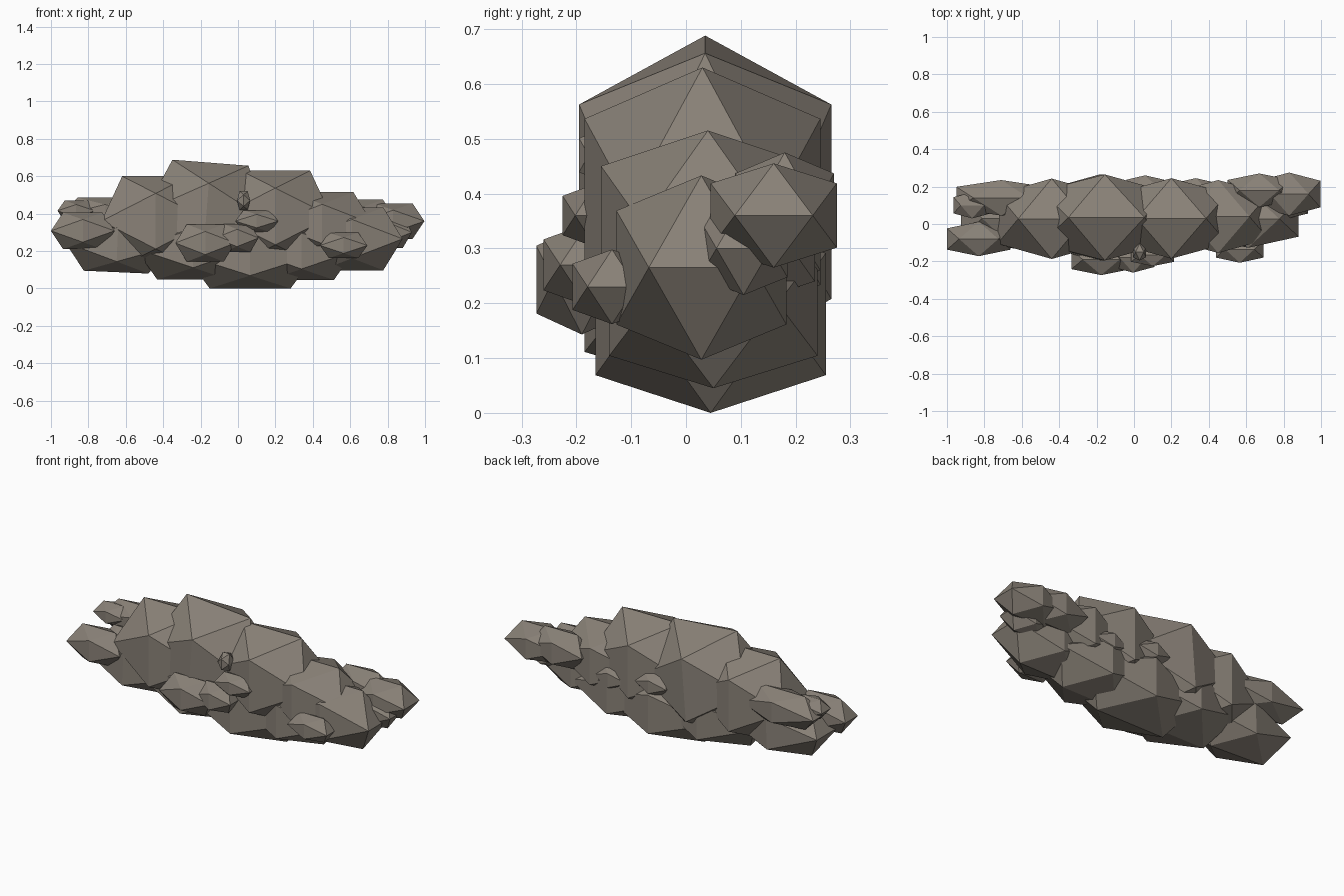
import bpy, bmesh
from math import radians
from mathutils import Matrix, Vector

if "Cube" in bpy.data.objects:
    bpy.data.objects.remove(bpy.data.objects["Cube"])

stone = bpy.data.materials.new("stone")
stone.diffuse_color = (0.25, 0.22, 0.185, 1)
stone.use_nodes = True
stone.node_tree.nodes["Principled BSDF"].inputs["Base Color"].default_value = stone.diffuse_color
K = 0.618


# Faceted boulder: icosahedron with a flat ridge along x, given centre and half extents
def boulder(name, centre, half, tilt=0):
    bm = bmesh.new()
    for a in (-1, 1):
        for b in (-1, 1):
            for p in ((a * K, 0, b), (0, a, b * K), (a, b * K, 0)):
                bm.verts.new(p)
    bmesh.ops.convex_hull(bm, input=bm.verts)
    bm.transform(Matrix.Translation(centre) @ Matrix.Rotation(radians(tilt), 4, 'Y')
                 @ Matrix.Diagonal((*half, 1)))
    bmesh.ops.recalc_face_normals(bm, faces=bm.faces)
    me = bpy.data.meshes.new(name)
    bm.to_mesh(me)
    bm.free()
    me.materials.append(stone)
    bpy.context.collection.objects.link(bpy.data.objects.new(name, me))


# Large upper boulders
boulder("peak_boulder", (-0.17, 0.035, 0.385), (0.33, 0.23, 0.288), 4.5)
boulder("right_peak_boulder", (0.2, 0.03, 0.385), (0.3, 0.215, 0.245))
boulder("left_peak_boulder", (-0.44, 0.028, 0.36), (0.29, 0.215, 0.24))
boulder("right_shoulder_boulder", (0.45, 0.04, 0.345), (0.27, 0.195, 0.17))
boulder("right_end_boulder", (0.61, 0.028, 0.265), (0.27, 0.155, 0.168))

# Underside boulders
boulder("base_boulder", (0.065, 0.045, 0.18), (0.35, 0.21, 0.18))
boulder("left_base_boulder", (-0.24, 0.03, 0.215), (0.31, 0.215, 0.168))
boulder("right_base_boulder", (0.34, 0.05, 0.2), (0.28, 0.19, 0.155))
boulder("left_end_boulder", (-0.645, 0.03, 0.235), (0.28, 0.16, 0.148), 2.5)

# Outcrops at the two ends
boulder("right_rear_outcrop", (0.67, 0.18, 0.375), (0.17, 0.09, 0.1))
boulder("right_tip_outcrop", (0.83, 0.16, 0.36), (0.167, 0.115, 0.095))
boulder("right_low_outcrop", (0.8, 0.105, 0.3), (0.13, 0.08, 0.085))
boulder("left_tip_outcrop", (-0.83, -0.08, 0.308), (0.17, 0.092, 0.098))
boulder("left_rear_outcrop", (-0.71, 0.14, 0.39), (0.24, 0.095, 0.095))
boulder("left_small_outcrop", (-0.865, 0.1, 0.415), (0.1, 0.07, 0.055))

# Small stones on the front and back faces
boulder("front_left_stone", (-0.175, -0.19, 0.243), (0.16, 0.083, 0.1))
boulder("front_middle_stone", (-0.005, -0.18, 0.27), (0.115, 0.08, 0.075))
boulder("front_upper_stone", (0.1, -0.165, 0.36), (0.115, 0.06, 0.058))
boulder("front_chip", (0.03, -0.15, 0.47), (0.035, 0.045, 0.05))
boulder("front_right_stone", (0.565, -0.135, 0.23), (0.127, 0.072, 0.068))
boulder("back_middle_stone", (0.06, 0.2, 0.34), (0.1, 0.06, 0.06))
boulder("back_right_stone", (0.33, 0.18, 0.3), (0.11, 0.065, 0.065))
